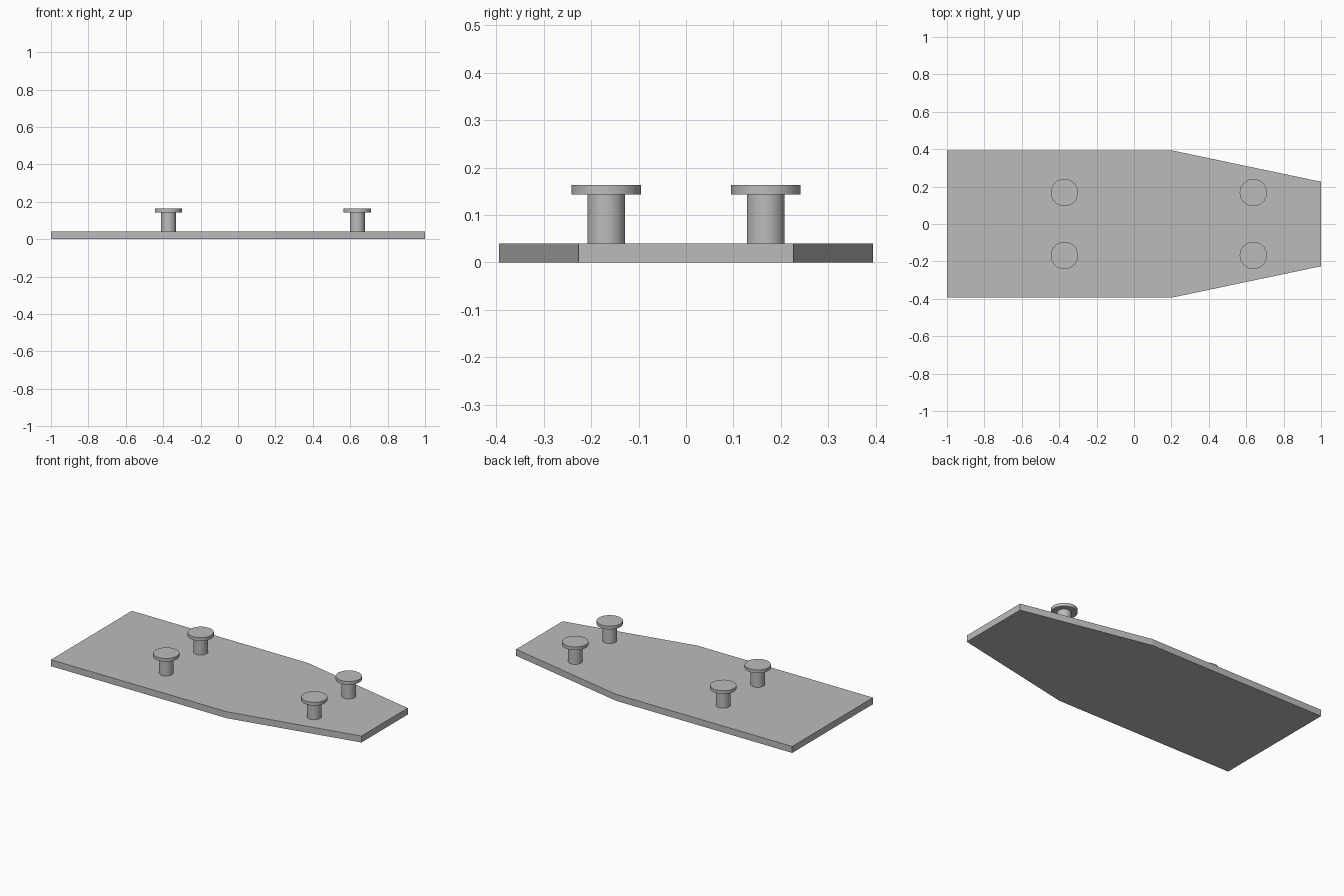
import bpy, bmesh, math

cube = bpy.data.objects.get("Cube")
if cube:
    bpy.data.objects.remove(cube, do_unlink=True)

grey = bpy.data.materials.new("plain_grey")
grey.use_nodes = True
grey.diffuse_color = (0.5, 0.5, 0.5, 1)
grey.node_tree.nodes["Principled BSDF"].inputs["Base Color"].default_value = grey.diffuse_color

PLATE_TOP, STEM_TOP, CAP_TOP = 0.04, 0.143, 0.163


def finish(bm, name):
    bmesh.ops.recalc_face_normals(bm, faces=bm.faces)
    mesh = bpy.data.meshes.new(name)
    bm.to_mesh(mesh)
    bm.free()
    mesh.materials.append(grey)
    obj = bpy.data.objects.new(name, mesh)
    bpy.context.collection.objects.link(obj)
    return obj


# Base plate: outline tapering towards +x, extruded upwards
half = [(-1, 0.394), (0.2, 0.394), (1, 0.226)]
outline = half + [(x, -y) for x, y in reversed(half)]
bm = bmesh.new()
face = bm.faces.new([bm.verts.new((x, y, 0)) for x, y in outline])
top = bmesh.ops.extrude_face_region(bm, geom=[face])["geom"]
bmesh.ops.translate(bm, vec=(0, 0, PLATE_TOP),
                    verts=[v for v in top if isinstance(v, bmesh.types.BMVert)])
finish(bm, "base_plate")


# Pegs: a round stem with a wider flat cap, spun from one profile
def peg(name, x, y):
    profile = [(0, PLATE_TOP), (0.04, PLATE_TOP), (0.04, STEM_TOP),
               (0.073, STEM_TOP), (0.073, CAP_TOP), (0, CAP_TOP)]
    bm = bmesh.new()
    verts = [bm.verts.new((r, 0, z)) for r, z in profile]
    edges = [bm.edges.new(pair) for pair in zip(verts, verts[1:])]
    bmesh.ops.spin(bm, geom=verts + edges, cent=(0, 0, 0), axis=(0, 0, 1),
                   angle=math.tau, steps=48, use_duplicate=False)
    bmesh.ops.remove_doubles(bm, verts=bm.verts, dist=0.0001)
    obj = finish(bm, name)
    obj.location = (x, y, 0)
    bpy.ops.object.select_all(action="DESELECT")
    obj.select_set(True)
    bpy.context.view_layer.objects.active = obj
    bpy.ops.object.shade_smooth_by_angle(angle=math.radians(30))


for end, x in (("wide_end", -0.372), ("narrow_end", 0.638)):
    for side, y in (("front", -0.168), ("back", 0.168)):
        peg(f"{end}_{side}_peg", x, y)
